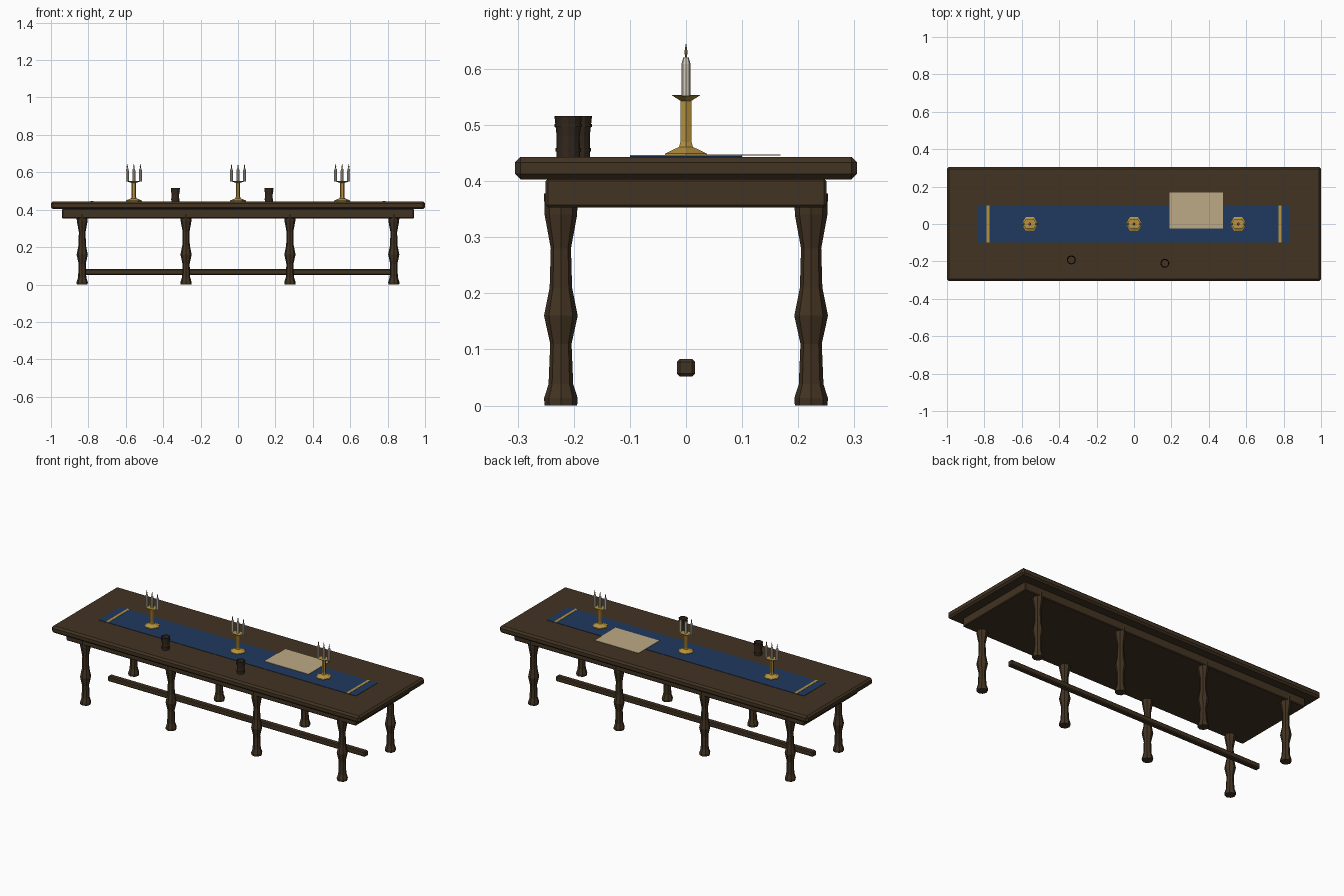
import bpy
import bmesh
from math import cos, sin, tau

cube = bpy.data.objects.get("Cube")
if cube:
    bpy.data.objects.remove(cube, do_unlink=True)


def material(name, rgb):
    m = bpy.data.materials.new(name)
    m.use_nodes = True
    m.diffuse_color = (*rgb, 1)
    bsdf = m.node_tree.nodes["Principled BSDF"]
    bsdf.inputs["Base Color"].default_value = (*rgb, 1)
    bsdf.inputs["Roughness"].default_value = 0.8
    return m


wood = material("dark_oak", (0.054, 0.033, 0.016))
cup_wood = material("blackened_wood", (0.032, 0.021, 0.012))
cloth = material("navy_cloth", (0.014, 0.042, 0.115))
brass = material("brass", (0.47, 0.29, 0.05))
parchment = material("parchment", (0.51, 0.40, 0.24))
wax = material("candle_wax", (0.66, 0.60, 0.48))
flame_gold = material("flame", (0.30, 0.19, 0.05))


def finish(name, bm, mat):
    bmesh.ops.recalc_face_normals(bm, faces=bm.faces)
    mesh = bpy.data.meshes.new(name)
    bm.to_mesh(mesh)
    bm.free()
    mesh.materials.append(mat)
    ob = bpy.data.objects.new(name, mesh)
    bpy.context.collection.objects.link(ob)
    return ob


def box(name, x, y, z, mat, bevel=0):
    """Box from (min, max) ranges, with an optional chamfer."""
    bm = bmesh.new()
    bmesh.ops.create_cube(bm, size=1)
    for v in bm.verts:
        v.co = [r[0] if c < 0 else r[1] for c, r in zip(v.co, (x, y, z))]
    if bevel:
        bmesh.ops.bevel(bm, geom=bm.edges[:], offset=bevel, segments=1, affect='EDGES')
    return finish(name, bm, mat)


def lathe(name, profile, sides, at, mat, caps=True, stretch=None):
    """Turned part from (radius, z) points; stretch gives x and y scale per ring."""
    bm = bmesh.new()
    rings = []
    for k, (r, z) in enumerate(profile):
        sx, sy = stretch.get(k, (1, 1)) if stretch else (1, 1)
        rings.append([bm.verts.new((at[0] + sx * r * cos(tau * i / sides),
                                    at[1] + sy * r * sin(tau * i / sides), z))
                      for i in range(sides)])
    for a, b in zip(rings, rings[1:]):
        for i in range(sides):
            j = (i + 1) % sides
            bm.faces.new((a[i], a[j], b[j], b[i]))
    if caps:
        bm.faces.new(rings[0])
        bm.faces.new(rings[-1])
    return finish(name, bm, mat)


# Table top, apron and stretcher
box("table_top", (-1, 1), (-0.305, 0.305), (0.403, 0.443), wood, 0.01)
box("apron", (-0.94, 0.94), (-0.25, 0.25), (0.353, 0.404), wood, 0.004)
box("stretcher", (-0.835, 0.835), (-0.016, 0.016), (0.052, 0.083), wood, 0.005)

# Turned legs in two rows
leg_profile = [(0.029, 0), (0.030, 0.013), (0.022, 0.038), (0.019, 0.11),
               (0.030, 0.16), (0.020, 0.21), (0.018, 0.28), (0.029, 0.34),
               (0.030, 0.378)]
for side, y in (("front", -0.223), ("back", 0.223)):
    for i in range(4):
        lathe(f"{side}_leg_{i + 1}", leg_profile, 8, (-0.833 + i * 0.5553, y), wood)

# Cloth runner with end stripes, and a sheet lying over it
box("runner", (-0.835, 0.835), (-0.1, 0.1), (0.442, 0.445), cloth)
for side, x in (("right", -0.78), ("left", 0.78)):
    box(f"{side}_runner_stripe", (x - 0.008, x + 0.008), (-0.1, 0.1),
        (0.444, 0.4463), brass)
box("sheet", (0.19, 0.475), (-0.025, 0.168), (0.4455, 0.4475), parchment)

# Hollow cups with two hoops
for i, at in enumerate(((-0.335, -0.192), (0.165, -0.21))):
    lathe(f"cup_{i + 1}",
          [(0.021, 0.443), (0.0205, 0.48), (0.0245, 0.516), (0.022, 0.516),
           (0.018, 0.48), (0.018, 0.443)], 12, at, cup_wood, caps=False)
    for part, z, r in (("lower", 0.456, 0.0225), ("upper", 0.499, 0.0245)):
        lathe(f"cup_{i + 1}_{part}_hoop",
              [(r - 0.004, z - 0.003), (r, z - 0.003), (r, z + 0.003),
               (r - 0.004, z + 0.003)], 12, at, cup_wood, caps=False)

# Three candlesticks, each with a flared dish and a row of three candles
stick_profile = [(0.043, 0.444), (0.043, 0.449), (0.014, 0.461),
                 (0.0115, 0.47), (0.0115, 0.543), (0.029, 0.553)]
for i, x in enumerate((-0.557, 0, 0.557)):
    lathe(f"candlestick_{i + 1}", stick_profile, 6, (x, 0), brass,
          stretch={5: (1.4, 1)})
    for j, dx in enumerate((-0.035, 0, 0.035)):
        at = (x + dx, 0)
        label = f"{i + 1}_{j + 1}"
        lathe(f"candle_{label}", [(0.008, 0.552), (0.008, 0.609), (0.005, 0.62)],
              8, at, wax)
        lathe(f"flame_{label}", [(0.001, 0.619), (0.0035, 0.629), (0.0004, 0.645)],
              6, at, flame_gold)
